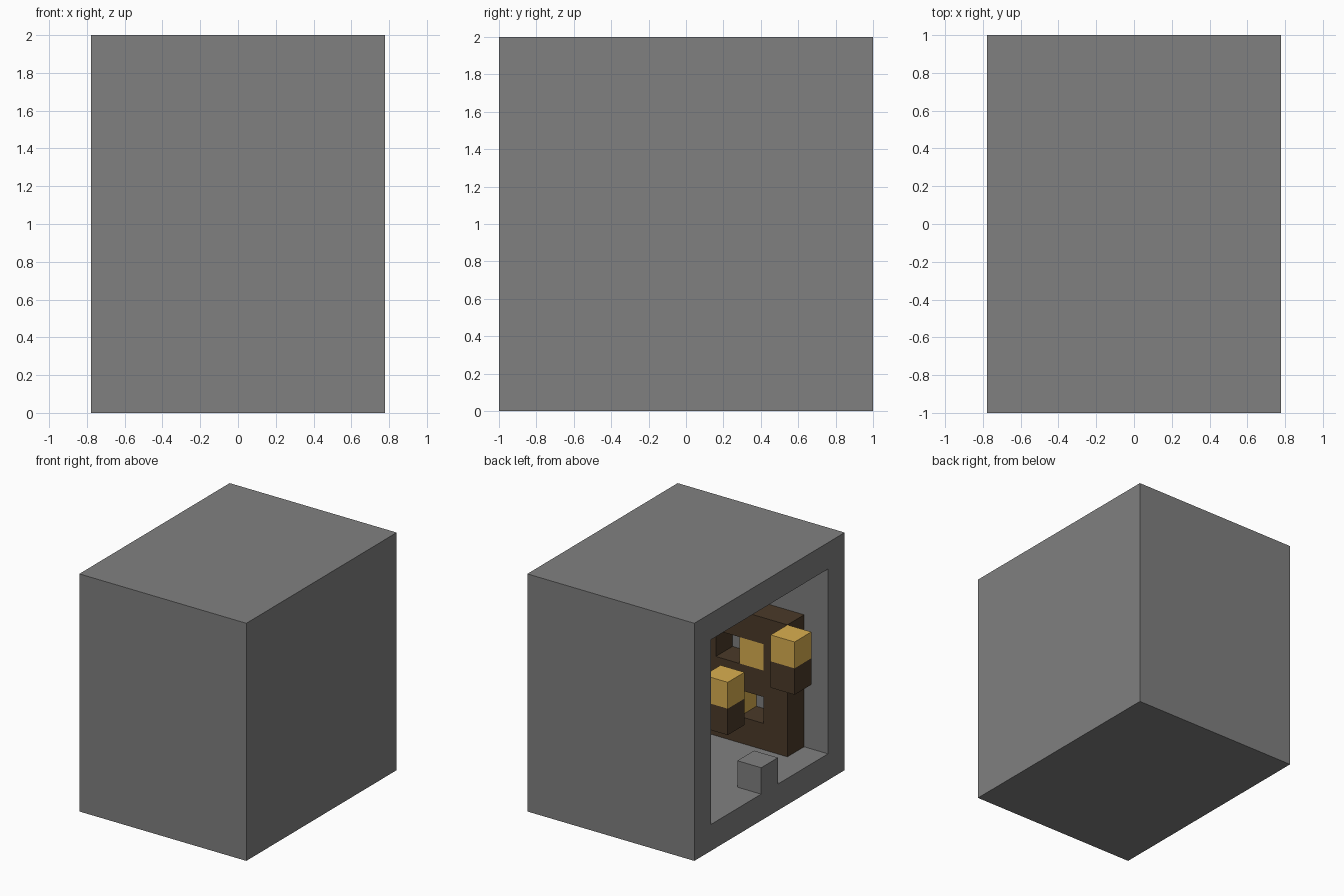
import bpy
import bmesh
from mathutils import Vector

if "Cube" in bpy.data.objects:
    bpy.data.objects.remove(bpy.data.objects["Cube"], do_unlink=True)

V = 2 / 9                      # one block
ORIGIN = Vector((-3.5, -4.5, 0))


def material(name, rgb):
    mat = bpy.data.materials.new(name)
    mat.use_nodes = True
    color = (*rgb, 1)
    mat.diffuse_color = color
    mat.node_tree.nodes["Principled BSDF"].inputs["Base Color"].default_value = color
    return mat


stone = material("stone_grey", (0.216, 0.216, 0.216))
wood = material("dark_wood", (0.07, 0.042, 0.022))
gold = material("gold", (0.70, 0.43, 0.08))


def box_mesh(start, size):
    """Box given in block units from the low corner of the room."""
    bm = bmesh.new()
    bmesh.ops.create_cube(bm, size=1)
    for v in bm.verts:
        unit = v.co + Vector((0.5, 0.5, 0.5))
        v.co = (ORIGIN + Vector(start) + unit * Vector(size)) * V
    return bm


def finish(name, bm, mat):
    bmesh.ops.recalc_face_normals(bm, faces=bm.faces)
    mesh = bpy.data.meshes.new(name)
    bm.to_mesh(mesh)
    bm.free()
    mesh.materials.append(mat)
    obj = bpy.data.objects.new(name, mesh)
    bpy.context.collection.objects.link(obj)
    return obj


def box(name, start, size, mat):
    return finish(name, box_mesh(start, size), mat)


# Room shell: one side inset by a block and pushed in to hollow it
bm = box_mesh((0, 0, 0), (7, 9, 9))
bm.normal_update()
side = min(bm.faces, key=lambda f: f.calc_center_median().x)
bmesh.ops.inset_region(bm, faces=[side], thickness=V, use_even_offset=True)
inner = bmesh.ops.extrude_discrete_faces(bm, faces=[side])["faces"][0]
bmesh.ops.translate(bm, verts=inner.verts, vec=(6 * V, 0, 0))
finish("room_shell", bm, stone)

# Doorstep in the middle of the open side
box("doorstep", (0, 4, 1), (1, 1, 1), stone)

# A torch and a bookcase on each side of the room
for label, torch_y, case_y in (("right", 2, 1), ("left", 6, 7)):
    box(f"torch_handle_{label}", (0, torch_y, 4), (1, 1, 1), wood)
    box(f"torch_flame_{label}", (0, torch_y, 5), (1, 1, 1), gold)

    for part, x in (("near", 1), ("far", 4)):
        box(f"bookcase_{part}_post_{label}", (x, case_y, 1), (1, 1, 5), wood)
    for level, z in (("bottom", 1), ("middle", 3), ("top", 5)):
        box(f"bookcase_{level}_shelf_{label}", (2, case_y, z), (2, 1, 1), wood)
    for level, x, z in (("upper", 2, 4), ("lower", 3, 2)):
        box(f"{level}_book_{label}", (x, case_y, z), (1, 1, 1), gold)
